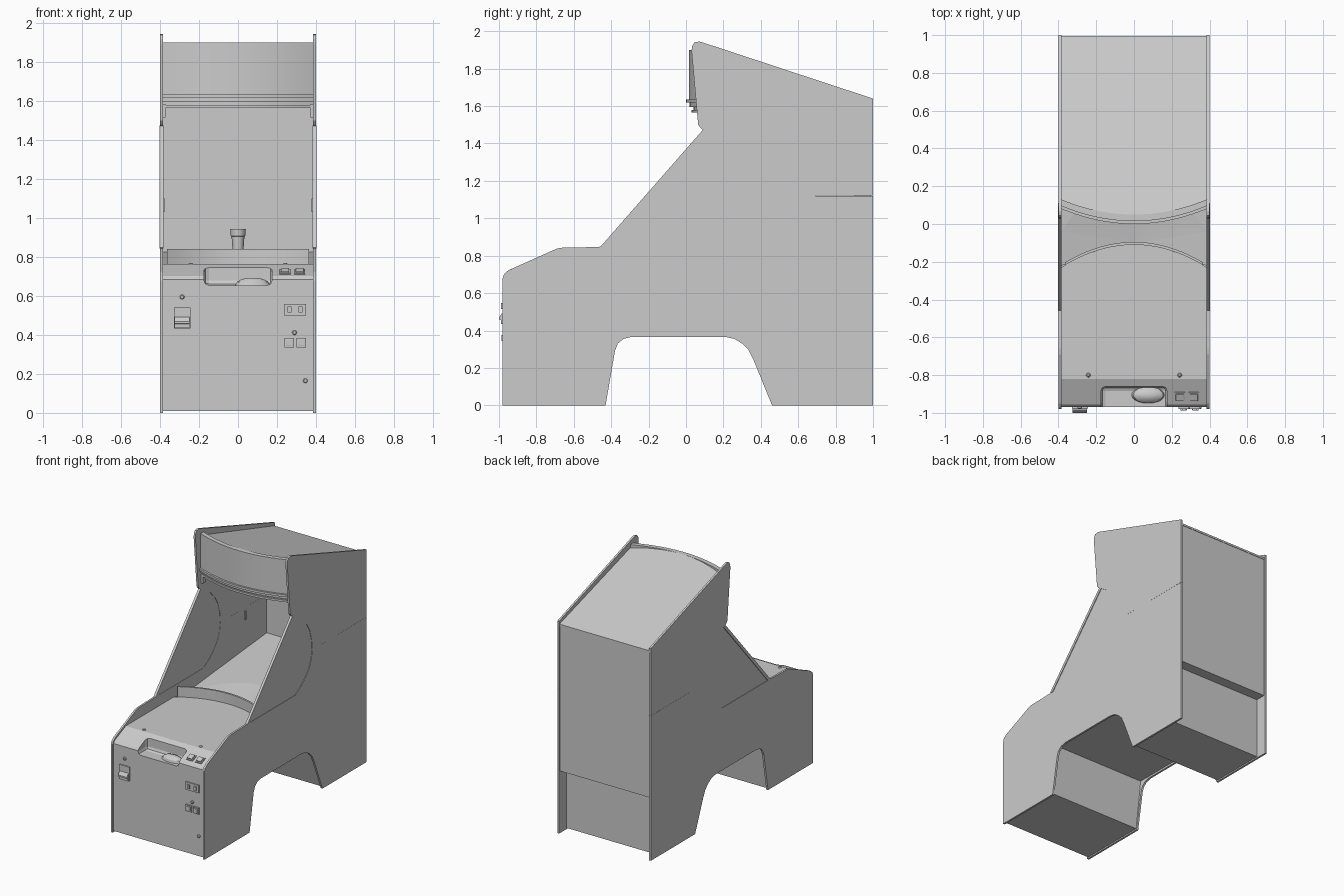
import bpy, bmesh, math
from mathutils import Matrix, Vector

if "Cube" in bpy.data.objects:
    bpy.data.objects.remove(bpy.data.objects["Cube"])

W = 0.385  # inner half width, between the side panels


def finish(name, bm, smooth=False):
    bmesh.ops.recalc_face_normals(bm, faces=bm.faces)
    me = bpy.data.meshes.new(name)
    bm.to_mesh(me)
    bm.free()
    ob = bpy.data.objects.new(name, me)
    bpy.context.collection.objects.link(ob)
    if smooth:
        bpy.ops.object.select_all(action='DESELECT')
        ob.select_set(True)
        bpy.context.view_layer.objects.active = ob
        bpy.ops.object.shade_smooth_by_angle(angle=math.radians(30))
    return ob


def extrude(name, pts, vec, smooth=False):
    bm = bmesh.new()
    face = bm.faces.new([bm.verts.new(p) for p in pts])
    new = bmesh.ops.extrude_face_region(bm, geom=[face], use_keep_orig=True)["geom"]
    bmesh.ops.translate(bm, vec=vec, verts=[v for v in new if isinstance(v, bmesh.types.BMVert)])
    return finish(name, bm, smooth)


def prism(name, yz, x0, x1):
    return extrude(name, [(x0, y, z) for y, z in yz], (x1 - x0, 0, 0))


def sides(name, yz, x0, x1):
    for tag, s in (("right", 1), ("left", -1)):
        prism(f"{name}_{tag}", yz, s * x0, s * x1)


def arc(yc, dy, n=20, w=W):
    xs = [-w + 2 * w * i / n for i in range(n + 1)]
    return [(x, yc + dy * (x / W) ** 2) for x in xs]


def band(name, yc, dy, depth, z0, z1, w=W):
    front = arc(yc, dy, w=w)
    back = [(x, y + depth) for x, y in reversed(front)]
    return extrude(name, [(x, y, z0) for x, y in front + back], (0, 0, z1 - z0), True)


def box(name, c, size, rot=0.0, bevel=0.0):
    bm = bmesh.new()
    bmesh.ops.create_cube(bm, size=1)
    bmesh.ops.scale(bm, vec=size, verts=bm.verts)
    if bevel:
        bmesh.ops.bevel(bm, geom=bm.edges[:], offset=bevel, segments=2, affect='EDGES', profile=0.5)
    bmesh.ops.transform(bm, matrix=Matrix.Translation(c) @ Matrix.Rotation(rot, 4, 'X'), verts=bm.verts)
    return finish(name, bm)


def lathe(name, rings, c, rot=0.0, n=20):
    bm = bmesh.new()
    loops = [[bm.verts.new((r * math.cos(2 * math.pi * i / n), r * math.sin(2 * math.pi * i / n), z))
              for i in range(n)] for r, z in rings]
    for a, b in zip(loops, loops[1:]):
        for i in range(n):
            bm.faces.new((a[i], a[(i + 1) % n], b[(i + 1) % n], b[i]))
    bm.faces.new(loops[0])
    bm.faces.new(loops[-1])
    bmesh.ops.transform(bm, matrix=Matrix.Translation(c) @ Matrix.Rotation(rot, 4, 'X'), verts=bm.verts)
    return finish(name, bm, True)


# side panels, split at the horizontal seam, with the rounded window cut out
curve_low = [(0.13, 0.848), (0.19, 0.885), (0.25, 0.935), (0.30, 0.995), (0.325, 1.055), (0.334, 1.12)]
curve_up = [(0.334, 1.12), (0.328, 1.20), (0.305, 1.28), (0.265, 1.345), (0.21, 1.40), (0.105, 1.465)]
arch = [(0.46, 0), (0.36, 0.245), (0.335, 0.295), (0.30, 0.33), (0.26, 0.355), (0.21, 0.366),
        (-0.29, 0.366), (-0.335, 0.355), (-0.365, 0.33), (-0.38, 0.29), (-0.43, 0)]
front = [(-0.98, 0), (-0.98, 0.68), (-0.972, 0.703), (-0.95, 0.722), (-0.72, 0.825), (-0.69, 0.838),
         (-0.66, 0.843), (-0.54, 0.845), (-0.46, 0.848)]
sides("lower_side_panel", front + curve_low + [(1, 1.12), (1, 0)] + arch, W, 0.4)
sides("upper_side_panel", curve_up + [(0.08, 1.48), (0.065, 1.50), (0.03, 1.89), (0.032, 1.92),
      (0.045, 1.94), (0.07, 1.945), (0.09, 1.94), (1, 1.64), (1, 1.121)], W, 0.4)
sides("side_window", [(-0.43, 0.848)] + curve_low + curve_up[1:], 0.387, 0.397)
sides("window_edge_trim", [(-0.46, 0.845), (-0.43, 0.845), (0.112, 1.463), (0.092, 1.475)], 0.383, 0.402)

# main body with arched underside and sloping control edge
body = prism("cabinet_body", [(-0.97, 0.01), (-0.97, 0.685), (-0.955, 0.703), (-0.82, 0.763), (-0.25, 0.763),
             (-0.25, 0.66), (0.91, 0.66), (0.91, 0.01), (0.47, 0.01), (0.34, 0.38), (-0.385, 0.38),
             (-0.435, 0.01)], -W, W)

# ball tray recess cut into the control edge
cutter = box("tray_cutter", (0, -0.955, 0.78), (0.35, 0.19, 0.25), bevel=0.025)
cutter.hide_render = True
mod = body.modifiers.new("tray", 'BOOLEAN')
mod.operation, mod.object, mod.solver = 'DIFFERENCE', cutter, 'EXACT'
bpy.context.view_layer.objects.active = body
bpy.ops.object.modifier_apply(modifier=mod.name)
bpy.data.objects.remove(cutter)
tray_ball = lathe("tray_dome", [(0.088, 0), (0.08, 0.018), (0.055, 0.032), (0.02, 0.038)], (0.075, 0, 0))
tray_ball.scale = (1, 0.5, 1)
tray_ball.location = (0.0, -0.905, 0.655)
tray_ball.data.transform(Matrix.Identity(4))

# deck end and raised curved lip
deck = [(x, y, 0.66) for x, y in arc(-0.11, -0.12)]
extrude("deck_end", deck + [(W, -0.25, 0.66), (-W, -0.25, 0.66)], (0, 0, 0.103), True)
band("curved_lip", -0.11, -0.12, 0.015, 0.66, 0.842, w=0.365)

# target floor: sloped plane meeting a shallow conical dish
bm = bmesh.new()
plane = lambda x, y: (x, y, 0.745 + 0.09 * y)
edge = [bm.verts.new(plane(x, y)) for x, y in arc(0.26, -0.30)]
back = [bm.verts.new(plane(x, 0.905)) for x in (W, -W)]
bm.faces.new(edge + back)
apex = bm.verts.new((0, -0.10, 0.70))
fan = [bm.verts.new((-W, -0.22, 0.72))] + edge + [bm.verts.new((W, -0.22, 0.72))]
for a, b in zip(fan, fan[1:]):
    bm.faces.new((apex, b, a))
finish("target_floor", bm)

# target cup
lathe("target_cup", [(0.024, 0.78), (0.033, 0.905), (0.037, 0.907), (0.04, 0.945), (0.035, 0.945), (0.022, 0.80)],
      (0, 0.55, 0))

# rear panel, ceiling, roof and header
prism("rear_panel", [(0.90, 0.48), (0.99, 0.48), (0.99, 1.61), (0.90, 1.63)], -W, W)
top = lambda y: 1.90 - 0.30 * (y - 0.05)
roof = [(x, y, 1.90 - 0.30 * (y - 0.05)) for x, y in arc(0.05, 0.08)]
extrude("roof", roof + [(W, 0.995, top(0.995)), (-W, 0.995, top(0.995))], (0, 0, -0.015))
ceiling = [(x, y, 1.58) for x, y in arc(0.04, 0.08)]
extrude("ceiling", ceiling + [(W, 0.92, 1.58), (-W, 0.92, 1.58)], (0, 0, 0.015))
band("header_sign", 0.015, 0.08, 0.035, 1.63, 1.90)
band("header_rail_upper", 0.0, 0.08, 0.05, 1.618, 1.635)
band("header_rail_middle", 0.02, 0.08, 0.03, 1.595, 1.618)
band("header_rail_lower", 0.03, 0.08, 0.02, 1.565, 1.58, w=0.375)
for s in (-1, 1):
    box("header_bracket", (s * 0.378, 0.12, 1.55), (0.014, 0.04, 0.07))
    box("inner_side_tab", (s * 0.381, 0.634, 1.065), (0.01, 0.008, 0.07))
    lathe("deck_stud", [(0.012, 0), (0.011, 0.004), (0.006, 0.008)], (s * 0.242, -0.80, 0.762))

# two square buttons on the sloping edge
slope = math.atan2(0.06, 0.135)
for x in (0.242, 0.317):
    box("button_bezel", (x, -0.915, 0.722), (0.056, 0.056, 0.012), slope, 0.002)
    box("button_cap", (x, -0.917, 0.728), (0.042, 0.042, 0.016), slope, 0.003)

# front fittings: coin entry, coin returns, sockets and locks
box("coin_plate", (-0.287, -0.972, 0.487), (0.085, 0.012, 0.11))
prism("coin_spout", [(-0.97, 0.495), (-0.985, 0.49), (-1.0, 0.47), (-1.0, 0.458), (-0.988, 0.455),
      (-0.988, 0.435), (-0.97, 0.435)], -0.325, -0.25)
for x in (0.264, 0.321):
    box("ticket_plate", (x, -0.973, 0.53), (0.056, 0.014, 0.06))
    box("ticket_tab", (x, -0.982, 0.53), (0.02, 0.012, 0.032))
for x in (0.263, 0.325):
    box("front_button_bezel", (x, -0.973, 0.36), (0.05, 0.014, 0.05))
    box("front_button", (x, -0.981, 0.36), (0.034, 0.012, 0.034), 0, 0.003)
for x, z in ((-0.287, 0.595), (0.29, 0.412), (0.346, 0.165)):
    lathe("lock", [(0.012, 0), (0.012, 0.006), (0.008, 0.01)], (x, -0.969, z), math.pi / 2)
